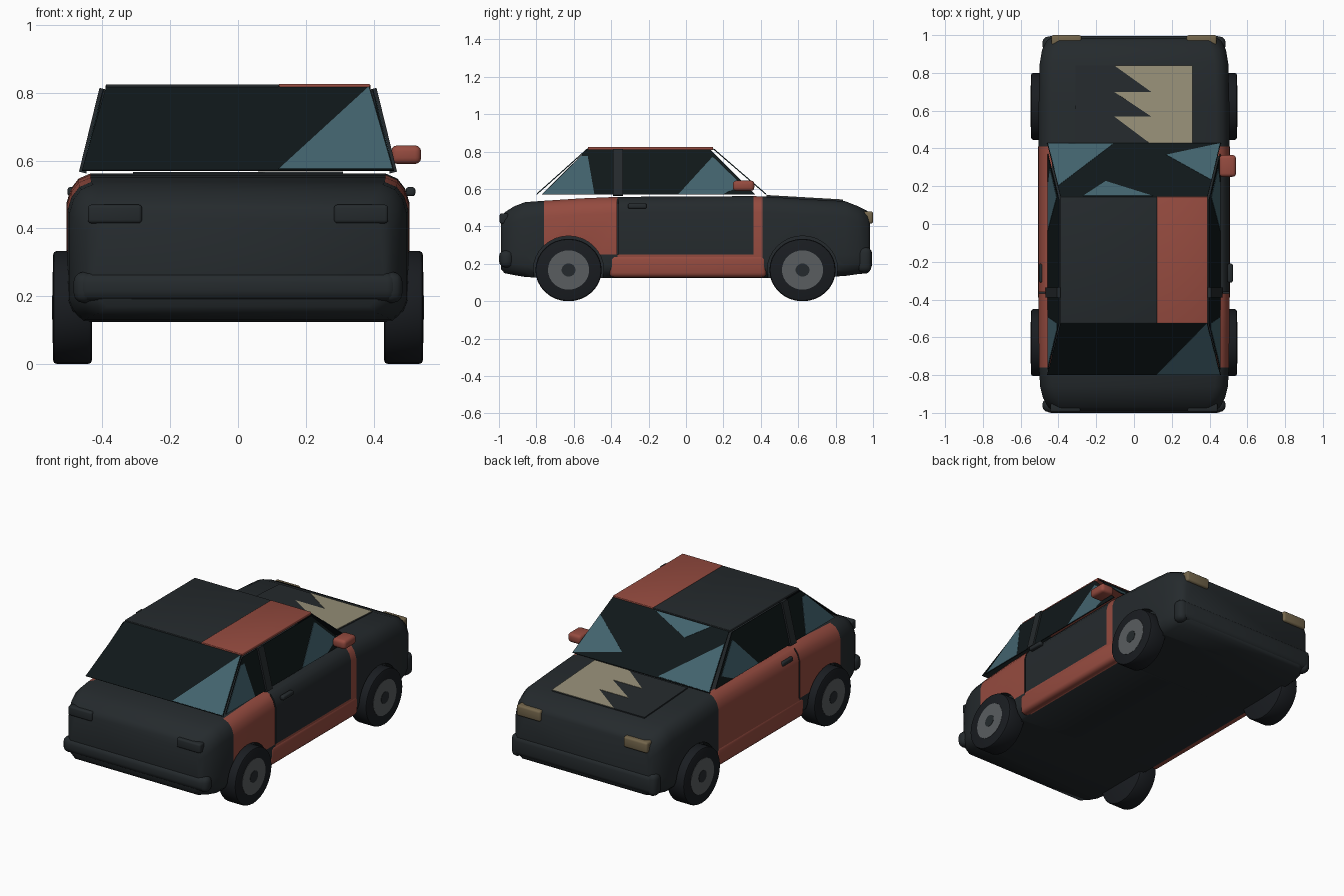
import bpy, bmesh, math
from mathutils import Vector

if "Cube" in bpy.data.objects:
    bpy.data.objects.remove(bpy.data.objects["Cube"])


def material(name, *rgb):
    m = bpy.data.materials.new(name)
    m.diffuse_color = (*rgb, 1)
    m.use_nodes = True
    m.node_tree.nodes["Principled BSDF"].inputs["Base Color"].default_value = m.diffuse_color
    return m


DARK = material("dark_paint", 0.018, 0.023, 0.026)
RED = material("red_paint", 0.30, 0.07, 0.05)
GLASS = material("dark_glass", 0.005, 0.009, 0.010)
TEAL = material("teal_glass", 0.055, 0.125, 0.155)
TAN = material("tan_paint", 0.31, 0.28, 0.19)
LAMP = material("lamp", 0.17, 0.13, 0.07)
HUB = material("hub_grey", 0.10, 0.11, 0.115)
TYRE = material("tyre", 0.010, 0.012, 0.015)


def mesh_object(name, bm, *mats):
    bmesh.ops.recalc_face_normals(bm, faces=bm.faces)
    me = bpy.data.meshes.new(name)
    bm.to_mesh(me)
    bm.free()
    for m in mats:
        me.materials.append(m)
    ob = bpy.data.objects.new(name, me)
    bpy.context.collection.objects.link(ob)
    return ob


def smooth(ob, angle=35):
    bpy.ops.object.select_all(action='DESELECT')
    ob.select_set(True)
    bpy.context.view_layer.objects.active = ob
    bpy.ops.object.shade_smooth_by_angle(angle=math.radians(angle))


def box(name, x, y, z, mat, bevel=0.0):
    bm = bmesh.new()
    bmesh.ops.create_cube(bm, size=1)
    for v in bm.verts:
        v.co = Vector([(r[0] + r[1]) / 2 + c * (r[1] - r[0]) for r, c in zip((x, y, z), v.co)])
    bm.normal_update()
    if bevel:
        bmesh.ops.bevel(bm, geom=bm.edges[:], offset=bevel, segments=3, profile=0.5, affect='EDGES')
    ob = mesh_object(name, bm, mat)
    if bevel:
        smooth(ob)
    return ob


def disc(name, x, y, z, ry, rz, width, mat, bevel=0.0, sides=32):
    bm = bmesh.new()
    bmesh.ops.create_cone(bm, cap_ends=True, segments=sides, radius1=1, radius2=1, depth=width)
    for v in bm.verts:
        v.co = Vector((x + v.co.z, y + v.co.x * ry, z + v.co.y * rz))
    bm.normal_update()
    if bevel:
        rims = [e for e in bm.edges if abs(e.verts[0].co.x - e.verts[1].co.x) < 1e-4]
        bmesh.ops.bevel(bm, geom=rims, offset=bevel, segments=2, profile=0.5, affect='EDGES')
    ob = mesh_object(name, bm, mat)
    smooth(ob)
    return ob


def slab(name, pts, mat, out, lift=0.0, thick=0.004):
    """Thin plate through planar points; 'out' tells which way is outside."""
    pts = [Vector(p) for p in pts]
    n = Vector((0, 0, 0))
    for a, b in zip(pts, pts[1:] + pts[:1]):
        n += a.cross(b)
    n.normalize()
    if n.dot(Vector(out)) < 0:
        n = -n
    bm = bmesh.new()
    top = [bm.verts.new(p + n * lift) for p in pts]
    low = [bm.verts.new(p + n * (lift - thick)) for p in pts]
    bm.faces.new(top)
    bm.faces.new(low[::-1])
    for i in range(len(pts)):
        j = (i + 1) % len(pts)
        bm.faces.new((top[i], low[i], low[j], top[j]))
    return mesh_object(name, bm, mat)


# Lower body: lofted cross-sections (y, half width, bottom, top)
stations = [(-0.988, .43, .17, .455), (-0.97, .455, .15, .475), (-0.92, .482, .14, .507),
            (-0.86, .497, .13, .53), (-0.76, .503, .124, .537), (-0.56, .505, .124, .55),
            (-0.365, .505, .124, .558), (0.36, .505, .124, .562), (0.41, .505, .124, .560),
            (0.62, .505, .124, .547), (0.85, .499, .135, .535), (0.92, .487, .145, .508),
            (0.97, .462, .15, .483), (0.985, .44, .165, .46)]
bm = bmesh.new()
rings = []
for y, w, zb, zt in stations:
    half = [(w - .045, zb), (w - .012, zb + .03), (w, zb + .06), (w, .25), (w, zt - .085),
            (w - .012, zt - .045), (w - .035, zt - .015), (w - .07, zt)]
    loop = half + [(-x, z) for x, z in reversed(half)]
    rings.append([bm.verts.new((x, y, z)) for x, z in loop])
for a, b in zip(rings, rings[1:]):
    for i in range(16):
        j = (i + 1) % 16
        f = bm.faces.new((a[i], a[j], b[j], b[i]))
        yc = (a[0].co.y + b[0].co.y) / 2
        # red rear quarters, left door, sills and the strip ahead of the right door
        upper, sill = i in (3, 4, 5, 6, 8, 9, 10, 11), i in (0, 1, 2, 12, 13, 14)
        red = (upper and (-.76 < yc < -.365 or .36 < yc < .41 or (i > 7 and -.37 < yc < .41))) \
            or (sill and -.365 < yc < .41)
        f.material_index = int(red)
bm.faces.new(rings[0])
bm.faces.new(rings[-1])
body = mesh_object("lower_body", bm, DARK, RED)

# Wheel arches and door gaps cut into the sides
cutters = []
for s in (-1, 1):
    for y in (-0.628, 0.623):
        cutters.append(disc("arch_cutter", s * .53, y, .167, .188, .182, .15, DARK))
    cutters.append(box("door_gap_cutter", sorted((s * .47, s * .6)), (-.368, -.36), (.25, .6), DARK))
for c in cutters:
    mod = body.modifiers.new("cut", 'BOOLEAN')
    mod.operation, mod.solver, mod.object = 'DIFFERENCE', 'EXACT', c
bpy.context.view_layer.update()
done = bpy.data.meshes.new_from_object(body.evaluated_get(bpy.context.evaluated_depsgraph_get()))
body.modifiers.clear()
body.data = done
for c in cutters:
    bpy.data.objects.remove(c)
smooth(body, 50)

# Wheels
for s in (-1, 1):
    for tag, y in (("rear", -0.628), ("front", 0.623)):
        disc(tag + "_tyre", s * .488, y, .167, .177, .167, .115, TYRE, .012)
        disc(tag + "_hub", s * .541, y, .167, .11, .105, .012, HUB)
        disc(tag + "_hub_cap", s * .543, y, .167, .037, .035, .012, DARK)

# Sills, lamps, bumpers with rounded ends
for s in (-1, 1):
    box("sill", sorted((s * .44, s * .508)), (-.41, .43), (.128, .25), RED, .025)
    box("tail_lamp", sorted((s * .283, s * .443)), (-.996, -.95), (.415, .47), DARK, .01)
    box("headlamp", sorted((s * .278, s * .438)), (.94, 1.0), (.415, .48), LAMP, .012)
    box("rear_bumper_end", sorted((s * .42, s * .485)), (-.995, -.925), (.18, .272), DARK, .03)
    box("front_bumper_end", sorted((s * .42, s * .485)), (.915, .992), (.155, .29), DARK, .03)
box("rear_bumper", (-.47, .47), (-1.0, -.93), (.185, .27), DARK, .03)
box("front_bumper", (-.47, .47), (.925, .995), (.165, .285), DARK, .03)

# Door handles and the single mirror
box("right_door_handle", (.495, .523), (-.31, -.21), (.495, .522), DARK, .009)
box("left_door_handle", (-.503, -.475), (-.31, -.21), (.495, .522), DARK, .009)
box("wing_mirror", (.452, .54), (.25, .365), (.59, .645), RED, .018)

# Roof with red stripe
box("roof", (-.39, .122), (-.525, .145), (.808, .825), DARK, .004)
box("roof_stripe", (.12, .39), (-.525, .145), (.808, .826), RED, .004)


# Front and rear screens: shard points are (x, fraction of height)
def screen(name, y0, y1, shards):
    at = lambda x, t: (x, y0 + (y1 - y0) * t, .572 + .25 * t)
    out = (0, y0 - y1, 1)
    slab(name, [at(-.46, 0), at(.46, 0), at(.388, 1), at(-.388, 1)], GLASS, out)
    for sh in shards:
        slab(name + "_shard", [at(x, t) for x, t in sh], TEAL, out, .002, .003)


screen("windscreen", .43, .14, [
    [(-.455, .01), (-.11, .02), (-.40, .78)],
    [(.455, .01), (.17, .22), (.41, .68)],
    [(-.27, .97), (-.15, .70), (.10, .97)]])
screen("rear_window", -.80, -.52, [[(.12, .01), (.385, .98), (.455, .01)]])

# Side windows and centre pillars
for s in (-1, 1):
    at = lambda y, z: (s * (.458 - (z - .57) * .245), y, z)
    slab("side_window", [at(-.77, .572), at(.37, .572), at(.13, .81), at(-.53, .81)], GLASS, (s, 0, 0))
    slab("side_shard", [at(-.765, .573), at(-.49, .573), at(-.525, .775), at(-.56, .775)],
         TEAL, (s, 0, 0), .002, .003)
    slab("side_shard", [at(-.04, .573), at(.2, .573), at(.30, .62), at(.15, .765), at(.14, .77)],
         TEAL, (s, 0, 0), .002, .003)
    slab("centre_pillar", [at(-.39, .565), at(-.337, .565), at(-.337, .812), at(-.39, .812)],
         DARK, (s, 0, 0), .010, .022)

# Bonnet panel with a jagged tan patch
hood = lambda x, y: (x, y, .566 - (y - .43) * .058)
slab("bonnet", [hood(-.31, .43), hood(.31, .43), hood(.31, .84), hood(-.31, .84)], DARK, (0, 0, 1), 0, .02)
zigzag = [(.31, .43), (.31, .84), (-.106, .84), (.09, .70), (-.106, .70), (.09, .57), (-.106, .57), (.08, .43)]
slab("bonnet_patch", [hood(x, y) for x, y in zigzag], TAN, (0, 0, 1), .002, .004)
